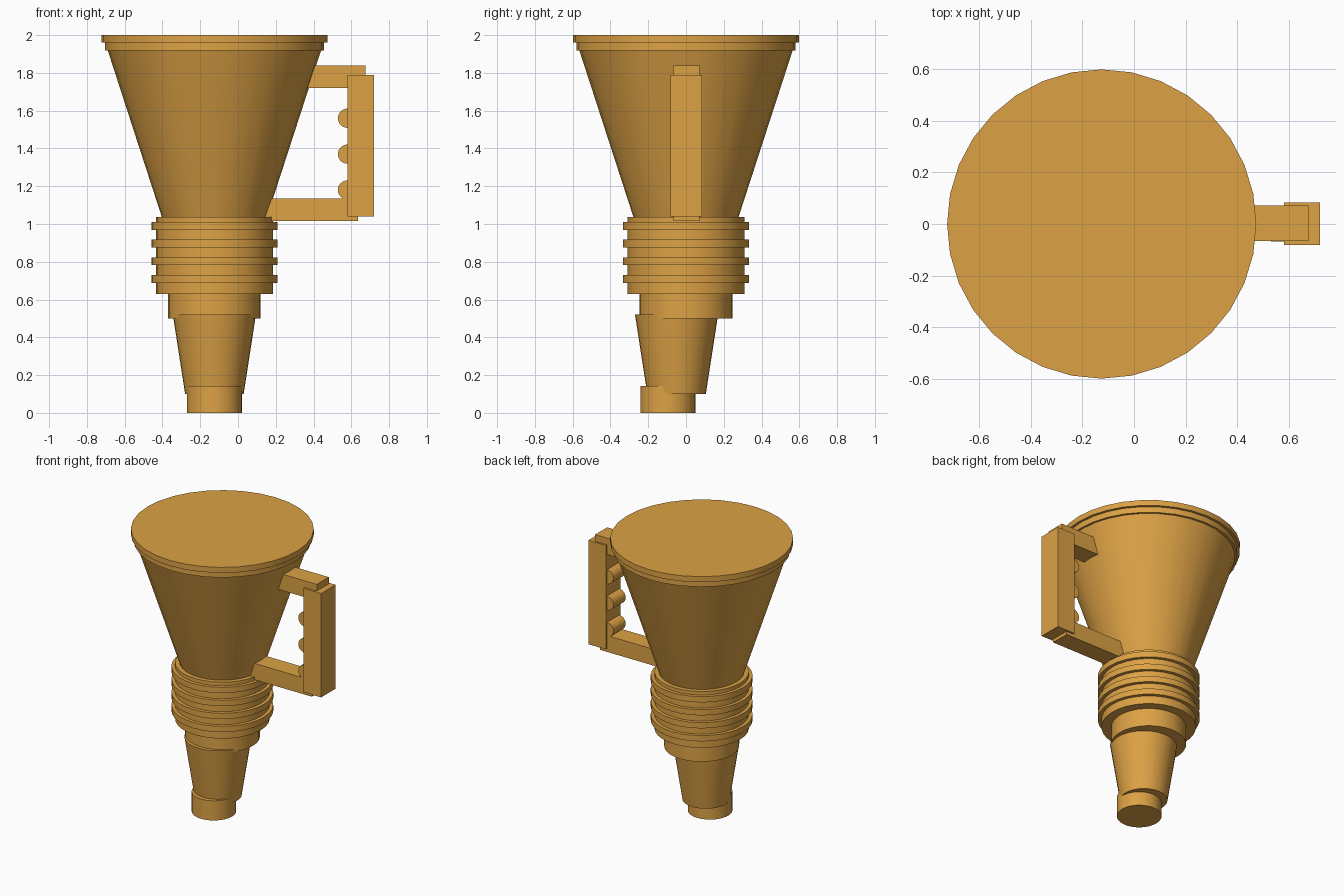
import bpy
from math import radians, pi

if "Cube" in bpy.data.objects:
    bpy.data.objects.remove(bpy.data.objects["Cube"])

AXIS_X = -0.125  # vertical axis of all the round parts

amber = bpy.data.materials.new("amber")
amber.diffuse_color = (0.72, 0.36, 0.06, 1)
amber.use_nodes = True
amber.node_tree.nodes["Principled BSDF"].inputs["Base Color"].default_value = amber.diffuse_color


def finish(name, smooth=True):
    ob = bpy.context.object
    ob.name = name
    ob.data.materials.append(amber)
    if smooth:
        bpy.ops.object.shade_smooth_by_angle(angle=radians(30))
    return ob


def round_part(name, z0, z1, r0, r1=None, y=0.0):
    """Upright 32-sided cylinder or cone frustum from z0 to z1."""
    bpy.ops.mesh.primitive_cone_add(
        vertices=32, radius1=r0, radius2=r0 if r1 is None else r1,
        depth=z1 - z0, location=(AXIS_X, y, (z0 + z1) / 2))
    return finish(name)


def box(name, x0, x1, y0, y1, z0, z1):
    bpy.ops.mesh.primitive_cube_add(
        size=1, location=((x0 + x1) / 2, (y0 + y1) / 2, (z0 + z1) / 2))
    ob = bpy.context.object
    ob.scale = (x1 - x0, y1 - y0, z1 - z0)
    bpy.ops.object.transform_apply(location=False, rotation=False, scale=True)
    return finish(name, smooth=False)


# Stepped lip and flared horn
round_part("lip_upper", 1.96, 2.0, 0.598)
round_part("lip_lower", 1.918, 1.96, 0.58)
round_part("horn", 1.036, 1.92, 0.278, 0.565)

# Ribbed collar
round_part("collar", 0.63, 1.037, 0.309)
for i in range(4):
    z = 0.688 + i * 0.0937
    round_part(f"collar_rib_{i + 1}", z, z + 0.042, 0.333)

# Neck, tapered stem and end cap, the last two set off the axis
round_part("neck", 0.5, 0.632, 0.245)
round_part("stem", 0.1, 0.52, 0.155, 0.22, y=-0.05)
round_part("end_cap", 0.0, 0.142, 0.146, y=-0.096)

# Handle: two arms and an upright grip
box("handle_arm_upper", 0.28, 0.675, -0.066, 0.071, 1.72, 1.838)
box("handle_arm_lower", 0.05, 0.635, -0.066, 0.071, 1.017, 1.135)
box("handle_grip", 0.58, 0.72, -0.081, 0.084, 1.04, 1.79)

# Finger bumps on the inside of the grip
for i, z in enumerate((1.18, 1.37, 1.56)):
    bpy.ops.mesh.primitive_cylinder_add(
        vertices=32, radius=0.051, depth=0.14,
        location=(0.58, 0.002, z), rotation=(pi / 2, 0, 0))
    finish(f"finger_bump_{i + 1}")
